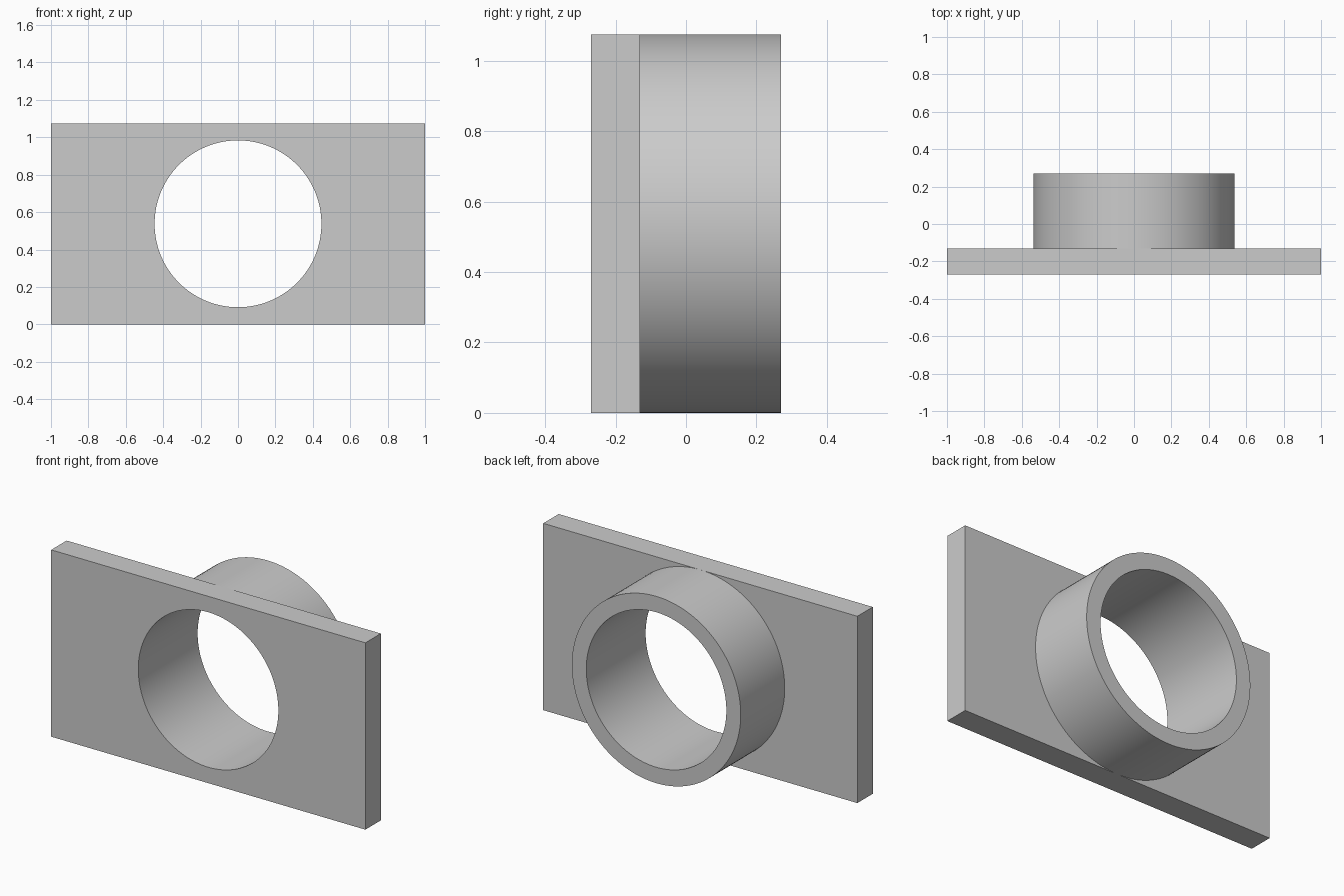
import bpy
import bmesh
import math
from mathutils import Matrix

cube = bpy.data.objects.get("Cube")
if cube:
    bpy.data.objects.remove(cube, do_unlink=True)

WIDTH, HEIGHT = 2.0, 1.075
FRONT, PLATE_BACK, BACK = -0.27, -0.13, 0.27
OUTER, BORE = HEIGHT / 2, 0.446
SEGMENTS = 128
CENTRE_Z = HEIGHT / 2

grey = bpy.data.materials.new("plain_grey")
grey.use_nodes = True
colour = (0.6, 0.6, 0.6, 1)
grey.diffuse_color = colour
grey.node_tree.nodes["Principled BSDF"].inputs["Base Color"].default_value = colour


def make_object(name, bm):
    bmesh.ops.recalc_face_normals(bm, faces=bm.faces)
    mesh = bpy.data.meshes.new(name)
    bm.to_mesh(mesh)
    bm.free()
    mesh.materials.append(grey)
    obj = bpy.data.objects.new(name, mesh)
    bpy.context.collection.objects.link(obj)
    return obj


def cylinder(name, radius, y0, y1):
    bm = bmesh.new()
    place = Matrix.Translation((0, (y0 + y1) / 2, CENTRE_Z)) @ Matrix.Rotation(math.pi / 2, 4, "X")
    bmesh.ops.create_cone(bm, cap_ends=True, segments=SEGMENTS, radius1=radius,
                          radius2=radius, depth=y1 - y0, matrix=place)
    return make_object(name, bm)


# Rectangular mounting plate
bm = bmesh.new()
size = Matrix.Diagonal((WIDTH, PLATE_BACK - FRONT, HEIGHT, 1))
place = Matrix.Translation((0, (FRONT + PLATE_BACK) / 2, CENTRE_Z))
bmesh.ops.create_cube(bm, size=1, matrix=place @ size)
plate = make_object("mounting_plate", bm)

# Round collar behind the plate
collar = cylinder("round_collar", OUTER, PLATE_BACK, BACK)

# Bore running through both parts
cutter = cylinder("bore_cutter", BORE, FRONT - 0.2, BACK + 0.2)
for part in (plate, collar):
    cut = part.modifiers.new("bore", "BOOLEAN")
    cut.operation = "DIFFERENCE"
    cut.solver = "EXACT"
    cut.object = cutter
    bpy.ops.object.select_all(action="DESELECT")
    part.select_set(True)
    bpy.context.view_layer.objects.active = part
    bpy.ops.object.modifier_apply(modifier=cut.name)
    bpy.ops.object.shade_smooth_by_angle(angle=math.radians(30))
bpy.data.objects.remove(cutter, do_unlink=True)
